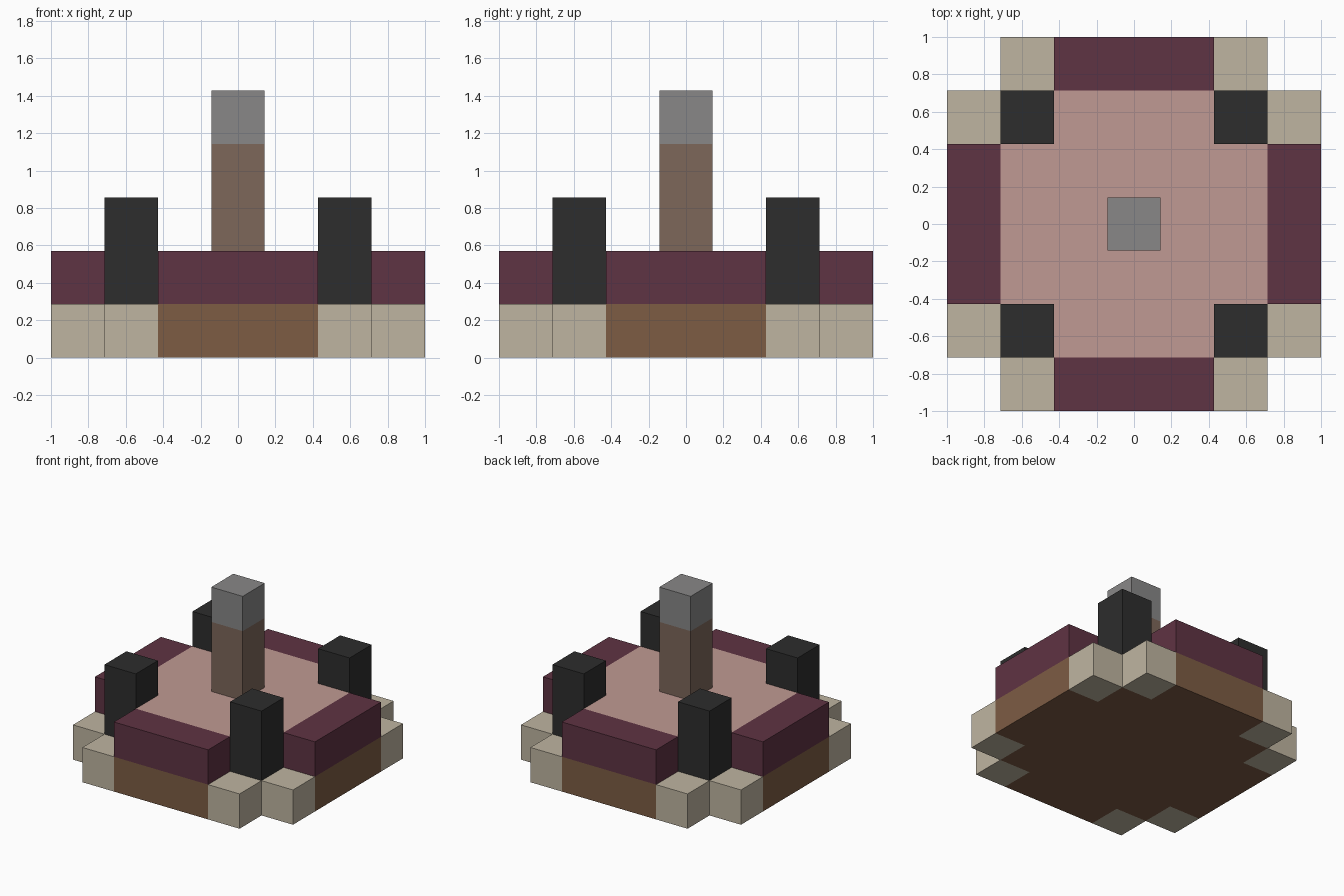
import bpy, bmesh

if "Cube" in bpy.data.objects:
    bpy.data.objects.remove(bpy.data.objects["Cube"])

U = 2 / 7  # one block


def material(name, hex_colour):
    rgb = [int(hex_colour[i:i + 2], 16) / 255 for i in range(0, 6, 2)]
    lin = [c / 12.92 if c <= 0.04045 else ((c + 0.055) / 1.055) ** 2.4 for c in rgb]
    mat = bpy.data.materials.new(name)
    mat.use_nodes = True
    mat.diffuse_color = (*lin, 1)
    mat.node_tree.nodes["Principled BSDF"].inputs["Base Color"].default_value = (*lin, 1)
    return mat


stone = material("tan stone", "BFB5A1")
earth = material("earth brown", "7D5C44")
plum = material("plum", "5F3343")
pink = material("dusty pink", "C09A93")
black = material("charcoal", "2D2D2D")
wood = material("post brown", "7D675A")
grey = material("grey", "888787")


def prism(name, outline, bottom, top, mat):
    """Extrude a counter-clockwise outline, all measured in blocks."""
    bm = bmesh.new()
    face = bm.faces.new([bm.verts.new((x * U, y * U, bottom * U)) for x, y in outline])
    up = bmesh.ops.extrude_face_region(bm, geom=[face])["geom"]
    moved = [v for v in up if isinstance(v, bmesh.types.BMVert)]
    bmesh.ops.translate(bm, verts=moved, vec=(0, 0, (top - bottom) * U))
    bmesh.ops.recalc_face_normals(bm, faces=bm.faces)
    mesh = bpy.data.meshes.new(name)
    bm.to_mesh(mesh)
    bm.free()
    mesh.materials.append(mat)
    obj = bpy.data.objects.new(name, mesh)
    bpy.context.collection.objects.link(obj)


def box(name, x, y, width, depth, bottom, top, mat):
    w, d = width / 2, depth / 2
    prism(name, [(x - w, y - d), (x + w, y - d), (x + w, y + d), (x - w, y + d)],
          bottom, top, mat)


def cross(outer, inner):
    """Square-notched outline, one quarter turned four times."""
    points, quarter = [], [(outer, -inner), (outer, inner), (inner, inner)]
    if outer > 3:  # wide base has two steps at each corner
        quarter = [(outer, -inner), (outer, inner), (2.5, inner), (2.5, 2.5), (inner, 2.5)]
    for _ in range(4):
        points += quarter
        quarter = [(-y, x) for x, y in quarter]
    return points


# Stepped base and the floor above it
prism("base", cross(3.5, 1.5), 0, 1, earth)
prism("floor", cross(2.5, 1.5), 1, 2, pink)

# Rim along each side
for name, x, y in [("front", 0, -3), ("back", 0, 3), ("left", 3, 0), ("right", -3, 0)]:
    box(name + "_rim", x, y, 3 if y else 1, 3 if x else 1, 1, 2, plum)

# Corner towers, each flanked by two footing stones
for end, sy in [("front", -1), ("back", 1)]:
    for side, sx in [("left", 1), ("right", -1)]:
        corner = end + "_" + side
        box(corner + "_tower", 2 * sx, 2 * sy, 1, 1, 1, 3, black)
        box(corner + "_side_stone", 3 * sx, 2 * sy, 1, 1, 0, 1, stone)
        box(corner + "_end_stone", 2 * sx, 3 * sy, 1, 1, 0, 1, stone)

# Central post with its cap
box("post", 0, 0, 1, 1, 2, 4, wood)
box("post_cap", 0, 0, 1, 1, 4, 5, grey)
